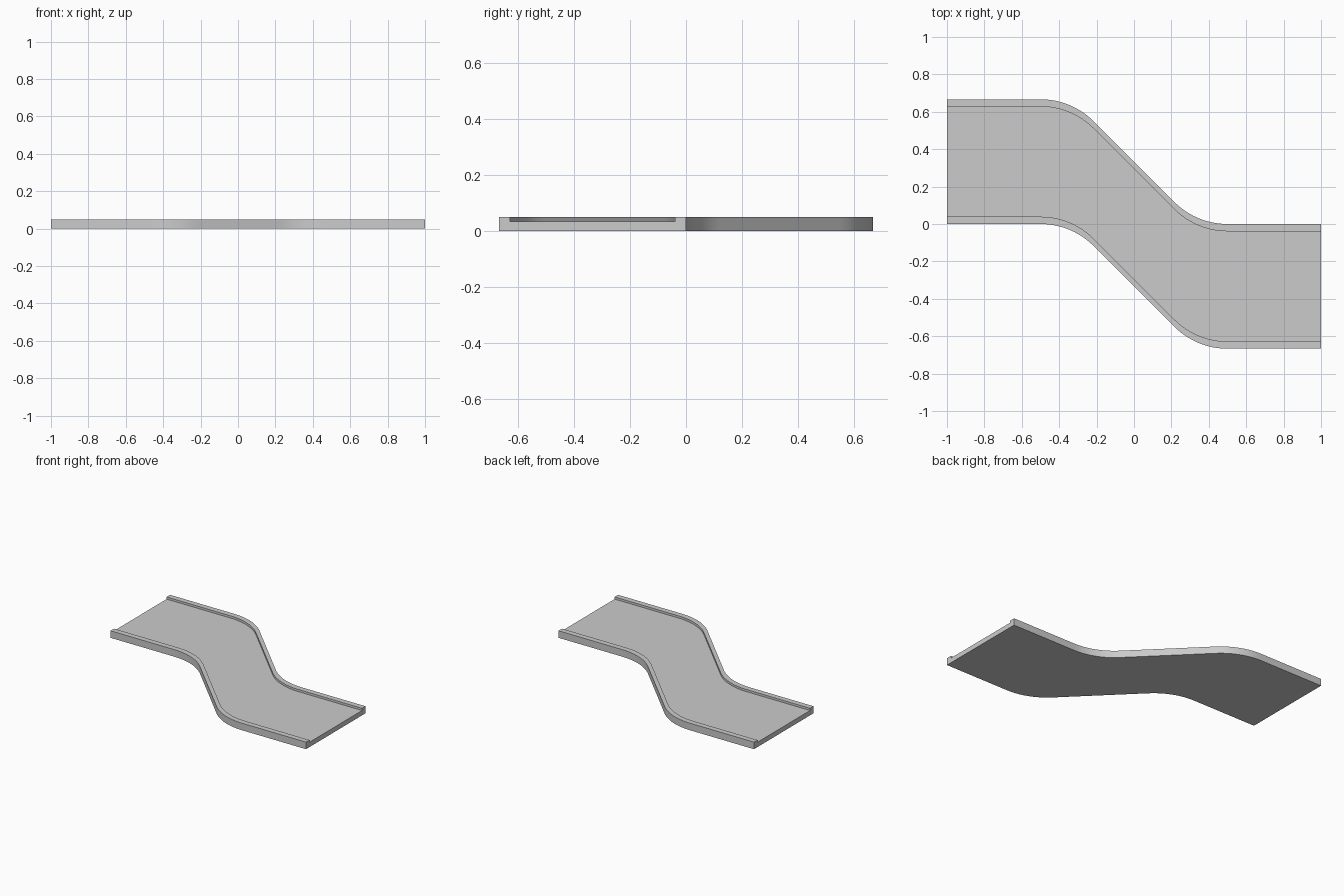
import bpy, bmesh, math

if "Cube" in bpy.data.objects:
    bpy.data.objects.remove(bpy.data.objects["Cube"])

W = 2 / 3        # track width along y
RAIL = 0.039     # rim width
FLOOR, TOP = 0.0345, 0.05
R, SEG = 0.4, 12  # bend radius, steps per bend

# Left half of the S path (upper edge), then its rotated copy for the right half
t = R * math.tan(math.pi / 8)
cx = -W / 2 - t
left = [(-1, W / 2)]
for i in range(SEG + 1):
    a = math.pi / 4 * i / SEG
    left.append((cx + R * math.sin(a), W / 2 - R + R * math.cos(a)))
path = left + [(-x, -y) for x, y in reversed(left)]

# Channel cross-section (y, z): flat base, two raised rims
h = W / 2
profile = [(-h, 0), (h, 0), (h, TOP), (h - RAIL, TOP), (h - RAIL, FLOOR),
           (RAIL - h, FLOOR), (RAIL - h, TOP), (-h, TOP)]

# Sweep the section along the path
bm = bmesh.new()
rings = [[bm.verts.new((x, y + py, pz)) for py, pz in profile] for x, y in path]
n = len(profile)
for a, b in zip(rings, rings[1:]):
    for j in range(n):
        k = (j + 1) % n
        bm.faces.new((a[j], a[k], b[k], b[j]))

# End caps, split into base and rims
for r in (rings[0], rings[-1]):
    bm.faces.new(r)
bmesh.ops.recalc_face_normals(bm, faces=bm.faces)

mesh = bpy.data.meshes.new("s_bend_track")
bm.to_mesh(mesh)
bm.free()
track = bpy.data.objects.new("s_bend_track", mesh)
bpy.context.collection.objects.link(track)
bpy.context.view_layer.objects.active = track
track.select_set(True)
bpy.ops.object.shade_smooth_by_angle(angle=math.radians(30))
